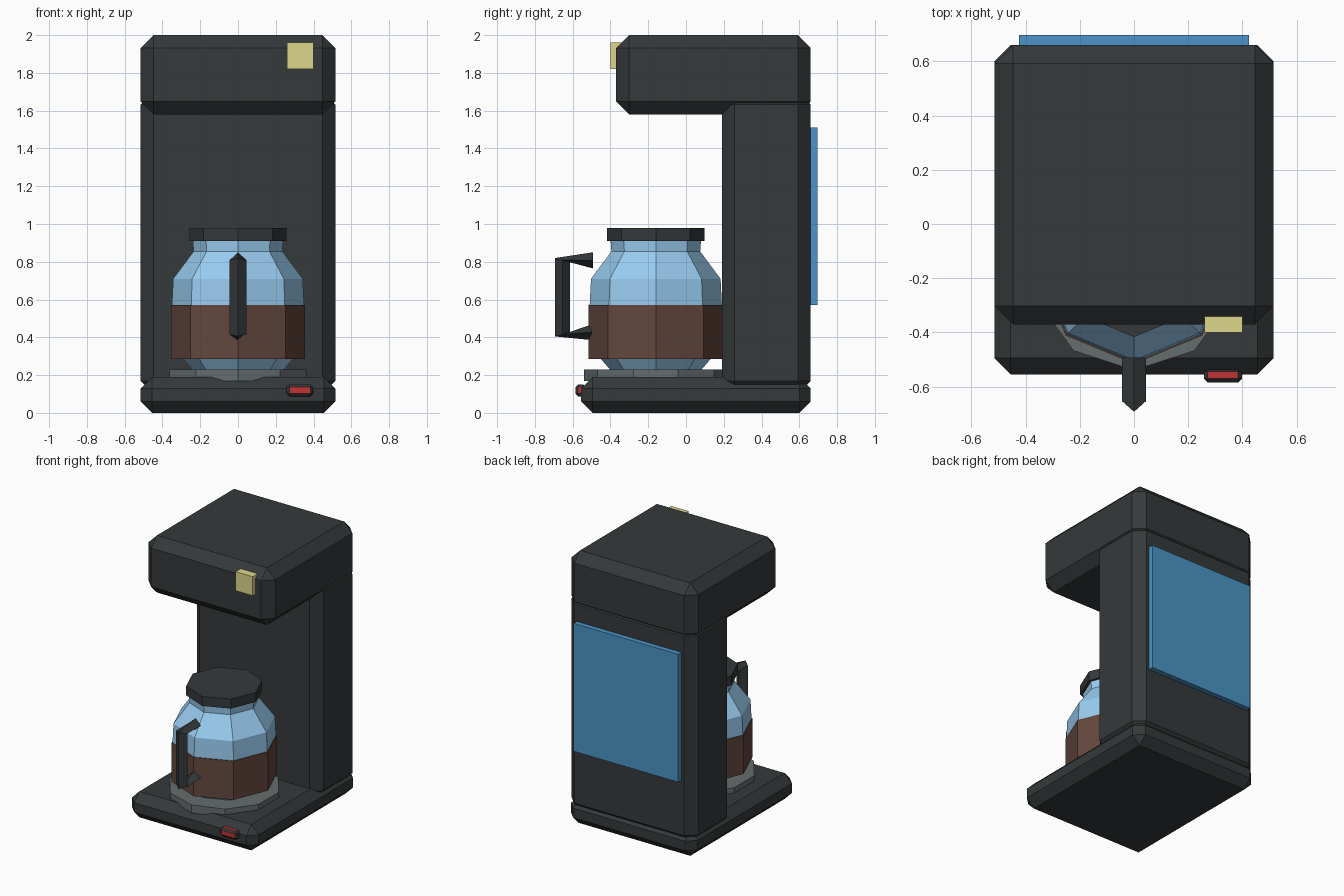
import bpy, bmesh
from math import cos, sin, pi

if "Cube" in bpy.data.objects:
    bpy.data.objects.remove(bpy.data.objects["Cube"])


def material(name, rgb):
    m = bpy.data.materials.new(name)
    m.diffuse_color = (*rgb, 1)
    m.use_nodes = True
    m.node_tree.nodes["Principled BSDF"].inputs["Base Color"].default_value = m.diffuse_color
    return m


DARK = material("dark_plastic", (0.035, 0.041, 0.043))
GLASS = material("glass", (0.32, 0.61, 0.88))
COFFEE = material("coffee", (0.125, 0.064, 0.047))
METAL = material("metal", (0.13, 0.155, 0.155))
BLUE = material("blue_panel", (0.07, 0.30, 0.57))
RED = material("red", (0.52, 0.033, 0.033))
CREAM = material("cream", (0.73, 0.67, 0.26))


def finish(bm, name, mat):
    bmesh.ops.recalc_face_normals(bm, faces=bm.faces[:])
    me = bpy.data.meshes.new(name)
    bm.to_mesh(me)
    bm.free()
    me.materials.append(mat)
    ob = bpy.data.objects.new(name, me)
    bpy.context.collection.objects.link(ob)
    return ob


def box(name, lo, hi, mat, bevel=0, bevel_mat=None):
    """Box between two corners, with optional chamfered edges."""
    bm = bmesh.new()
    bmesh.ops.create_cube(bm, size=1)
    for v in bm.verts:
        v.co = [(a + b) / 2 + c * (b - a) for a, b, c in zip(lo, hi, v.co)]
    ob = finish(bm, name, mat)
    if bevel:
        mod = ob.modifiers.new("chamfer", 'BEVEL')
        mod.width, mod.segments = bevel, 1
        if bevel_mat:
            ob.data.materials.append(bevel_mat)
            mod.material = 1
    return ob


def loft(name, rings, mat):
    """Skin a list of equal-length point rings and cap both ends."""
    bm = bmesh.new()
    rings = [[bm.verts.new(p) for p in r] for r in rings]
    n = len(rings[0])
    for a, b in zip(rings, rings[1:]):
        for i in range(n):
            j = (i + 1) % n
            bm.faces.new((a[i], a[j], b[j], b[i]))
    bm.faces.new(rings[0])
    bm.faces.new(rings[-1])
    return finish(bm, name, mat)


def turned(name, profile, sides, mat, y=-0.16):
    """Low-poly lathe of (radius, z) points, one corner facing front."""
    angles = [-pi / 2 + 2 * pi * i / sides for i in range(sides)]
    return loft(name, [[(r * cos(a), y + r * sin(a), z) for a in angles]
                       for r, z in profile], mat)


# Chamfered housing
box("base", (-0.515, -0.555, 0), (0.515, 0.66, 0.19), DARK, 0.06)
box("column", (-0.515, 0.19, 0.10), (0.515, 0.66, 1.70), DARK, 0.068)
box("brew_head", (-0.515, -0.37, 1.58), (0.515, 0.66, 2.0), DARK, 0.068)

# Water tank panel, display and power switch (dark chamfers, red faces)
box("water_tank_panel", (-0.425, 0.62, 0.57), (0.425, 0.697, 1.51), BLUE)
box("display", (0.26, -0.40, 1.82), (0.40, -0.33, 1.96), CREAM)
box("power_switch", (0.258, -0.53, 0.088), (0.398, -0.585, 0.15), RED, 0.014, DARK)

# Hot plate and carafe
turned("hot_plate", [(0.38, 0.17), (0.38, 0.23)], 10, METAL)
turned("carafe_glass", [(0.23, 0.215), (0.29, 0.285), (0.345, 0.38), (0.35, 0.57),
                        (0.343, 0.71), (0.235, 0.855), (0.24, 0.92)], 8, GLASS)
turned("coffee_band", [(0.356, 0.285), (0.356, 0.57)], 8, COFFEE)
turned("carafe_lid", [(0.257, 0.91), (0.257, 0.98)], 8, DARK)

# Diamond-section handle: outer and inner (y, z) corners along its path
path = [((-0.493, 0.85), (-0.493, 0.765)), ((-0.693, 0.82), (-0.613, 0.797)),
        ((-0.693, 0.405), (-0.613, 0.425)), ((-0.495, 0.385), (-0.495, 0.47))]
rings = []
for (yo, zo), (yi, zi) in path:
    ym, zm = (yo + yi) / 2, (zo + zi) / 2
    rings.append([(0, yo, zo), (0.045, ym, zm), (0, yi, zi), (-0.045, ym, zm)])
loft("carafe_handle", rings, DARK)
